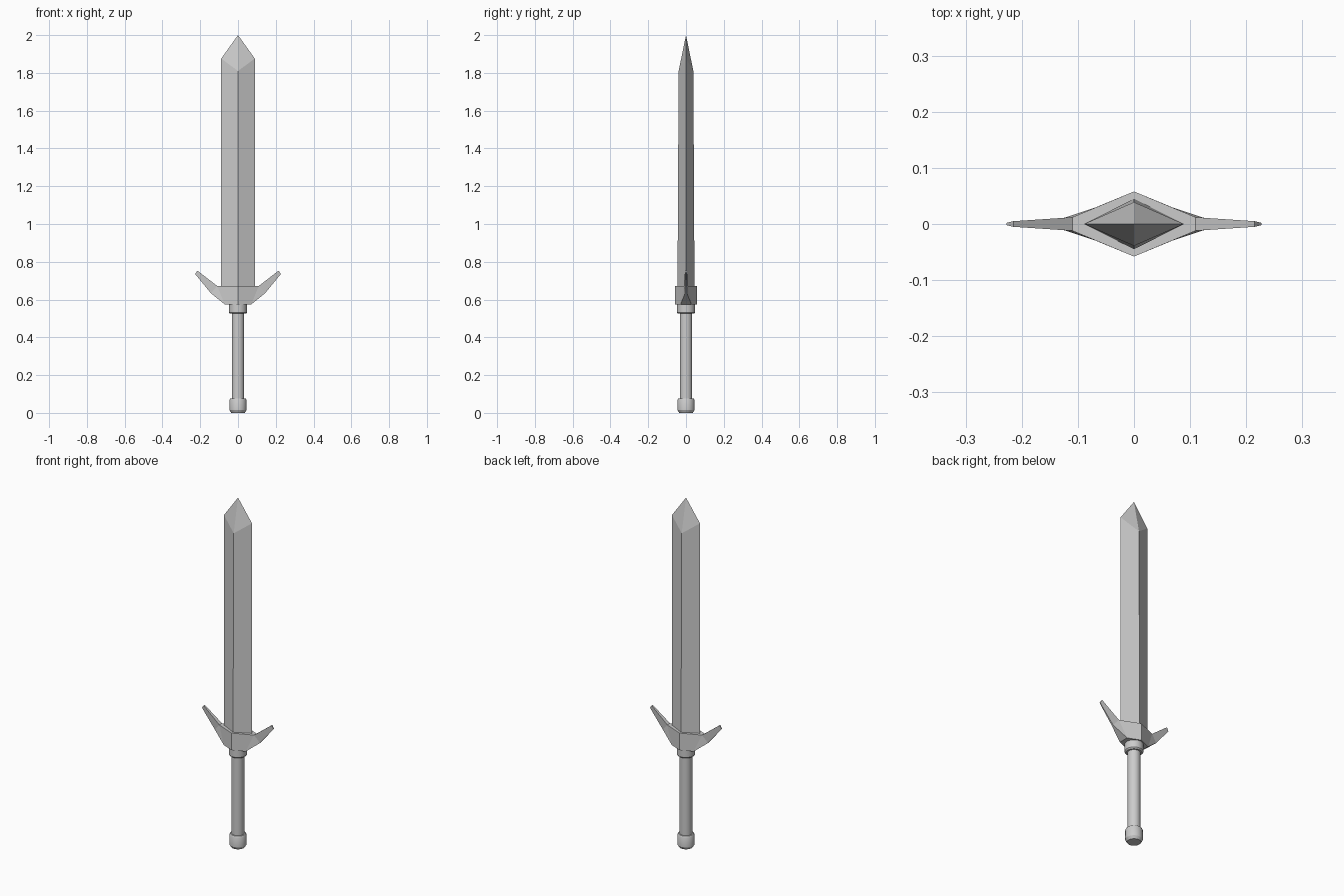
import bpy, bmesh, math

cube = bpy.data.objects.get("Cube")
if cube:
    bpy.data.objects.remove(cube, do_unlink=True)

steel = bpy.data.materials.new("grey_steel")
GREY = (0.6, 0.6, 0.6, 1)
steel.use_nodes = True
steel.diffuse_color = GREY
steel.node_tree.nodes["Principled BSDF"].inputs["Base Color"].default_value = GREY


def finish(name, bm):
    bmesh.ops.recalc_face_normals(bm, faces=bm.faces)
    mesh = bpy.data.meshes.new(name)
    bm.to_mesh(mesh)
    bm.free()
    mesh.materials.append(steel)
    obj = bpy.data.objects.new(name, mesh)
    bpy.context.collection.objects.link(obj)
    return obj


def turned(name, profile, sides=24):
    """Solid of revolution from (radius, height) pairs."""
    bm = bmesh.new()
    rings = []
    for r, z in profile:
        turns = [2 * math.pi * i / sides for i in range(sides)]
        rings.append([bm.verts.new((r * math.cos(a), r * math.sin(a), z)) for a in turns])
    for low, high in zip(rings, rings[1:]):
        for i in range(sides):
            j = (i + 1) % sides
            bm.faces.new((low[i], low[j], high[j], high[i]))
    bm.faces.new(rings[0])
    bm.faces.new(rings[-1])
    obj = finish(name, bm)
    bpy.ops.object.select_all(action="DESELECT")
    obj.select_set(True)
    bpy.context.view_layer.objects.active = obj
    bpy.ops.object.shade_smooth_by_angle(angle=math.radians(30))


# Blade: diamond section with a faceted point
def diamond(bm, width, depth, z_edge, z_ridge):
    return [bm.verts.new(p) for p in ((width, 0, z_edge), (0, depth, z_ridge),
                                      (-width, 0, z_edge), (0, -depth, z_ridge))]


bm = bmesh.new()
base = diamond(bm, 0.089, 0.045, 0.66, 0.66)
shoulder = diamond(bm, 0.089, 0.039, 1.876, 1.81)
tip = bm.verts.new((0, 0, 2))
bm.faces.new(base)
for i in range(4):
    j = (i + 1) % 4
    bm.faces.new((base[i], base[j], shoulder[j], shoulder[i]))
    bm.faces.new((shoulder[i], shoulder[j], tip))
finish("blade", bm)

# Guard: outline of one half as (x, z, half thickness), mirrored to the other
outline = [(0, 0.574, 0.058), (0.07, 0.574, 0.029), (0.143, 0.633, 0.005),
           (0.227, 0.735, 0.002), (0.215, 0.753, 0.005),
           (0.11, 0.672, 0.012), (0, 0.672, 0.058)]
bm = bmesh.new()
for side in (1, -1):
    front = [bm.verts.new((side * x, -y, z)) for x, z, y in outline]
    back = [bm.verts.new((side * x, y, z)) for x, z, y in outline]
    for face in (front, back):
        bm.faces.new([face[i] for i in (0, 1, 5, 6)])
        bm.faces.new([face[i] for i in (1, 2, 5)])
        bm.faces.new([face[i] for i in (2, 3, 4, 5)])
    for i in range(6):
        bm.faces.new((front[i], front[i + 1], back[i + 1], back[i]))
bmesh.ops.remove_doubles(bm, verts=bm.verts, dist=0.0001)
finish("crossguard", bm)

# Handle
turned("grip", [(0.033, 0.06), (0.033, 0.54)])
turned("collar", [(0.042, 0.525), (0.048, 0.532), (0.048, 0.576)])
turned("pommel", [(0.036, 0), (0.045, 0.015), (0.045, 0.068), (0.04, 0.077)])
